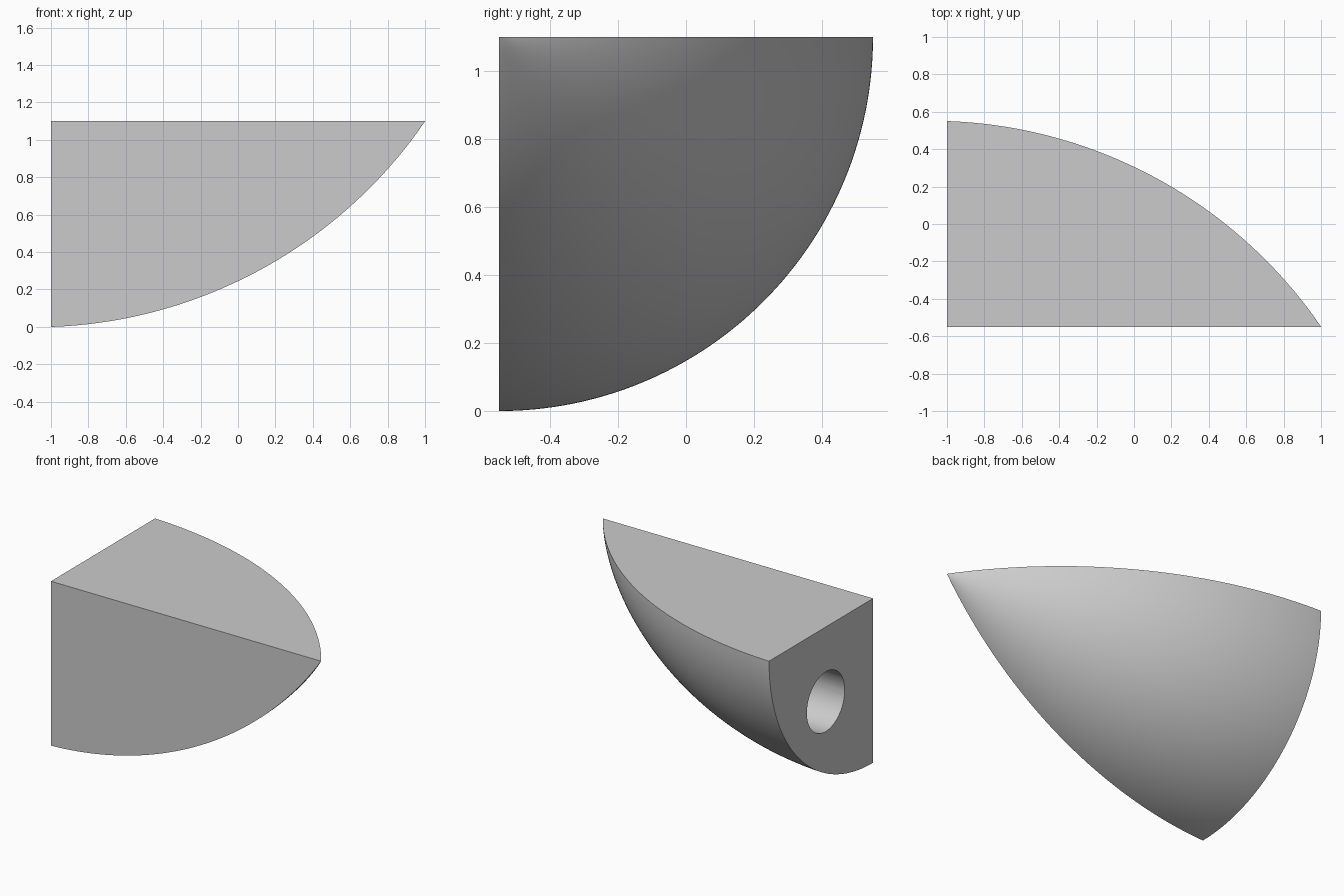
import bpy, bmesh
from math import pi, sqrt
from mathutils import Vector

default = bpy.data.objects.get("Cube")
if default:
    bpy.data.objects.remove(default)

RADIUS, LENGTH = 1.1, 2.0
AXIS = Vector((-1, -RADIUS / 2, RADIUS))      # centre of the base, on the cone axis
ARC_X, ARC_R, ARC_RADIUS = -0.09, -1.433, 2.535
RINGS, STEPS = 64, 64

grey = bpy.data.materials.new("plain grey")
grey.use_nodes = True
colour = (0.6, 0.6, 0.6, 1)
grey.diffuse_color = colour
grey.node_tree.nodes["Principled BSDF"].inputs["Base Color"].default_value = colour


def arc_radius(d):
    """Radius of the curved nose at distance d from the base."""
    if d == 0:
        return RADIUS
    if d == LENGTH:
        return 0
    return sqrt(ARC_RADIUS ** 2 - (d - ARC_X) ** 2) + ARC_R


# Quarter nose cone: half profile turned through a right angle, closed by two flats
bm = bmesh.new()
distances = [LENGTH * i / RINGS for i in range(RINGS + 1)]
profile = [bm.verts.new(AXIS)]
profile += [bm.verts.new(AXIS + Vector((d, 0, -arc_radius(d)))) for d in distances]
edges = [bm.edges.new(pair) for pair in zip(profile, profile[1:])]
spun = bmesh.ops.spin(bm, geom=profile + edges, cent=AXIS, axis=(1, 0, 0),
                      angle=pi / 2, steps=STEPS)
last = [v for v in spun["geom_last"] if isinstance(v, bmesh.types.BMVert)]
rim_first = sorted(last, key=lambda v: (round(v.co.x, 5), v.co.y))
bm.faces.new(profile)
bm.faces.new(rim_first)
bmesh.ops.remove_doubles(bm, verts=bm.verts, dist=1e-5)
bmesh.ops.recalc_face_normals(bm, faces=bm.faces)
mesh = bpy.data.meshes.new("quarter_nose_cone")
bm.to_mesh(mesh)
bm.free()
mesh.materials.append(grey)
cone = bpy.data.objects.new("quarter_nose_cone", mesh)
bpy.context.collection.objects.link(cone)

# Blind round socket in the base
HOLE_DEPTH = 0.5
bpy.ops.mesh.primitive_cylinder_add(
    vertices=64, radius=0.2, depth=2 * HOLE_DEPTH,
    location=AXIS + Vector((0, 0.5, -0.5)), rotation=(0, pi / 2, 0))
cutter = bpy.context.object
cutter.name = "socket_cutter"
cutter.hide_render = True
cutter.data.materials.append(grey)

cut = cone.modifiers.new("socket", 'BOOLEAN')
cut.operation = 'DIFFERENCE'
cut.solver = 'EXACT'
cut.object = cutter
bpy.ops.object.select_all(action='DESELECT')
cone.select_set(True)
bpy.context.view_layer.objects.active = cone
bpy.ops.object.modifier_apply(modifier=cut.name)
bpy.data.objects.remove(cutter)
bpy.ops.object.shade_smooth_by_angle(angle=pi / 6)
